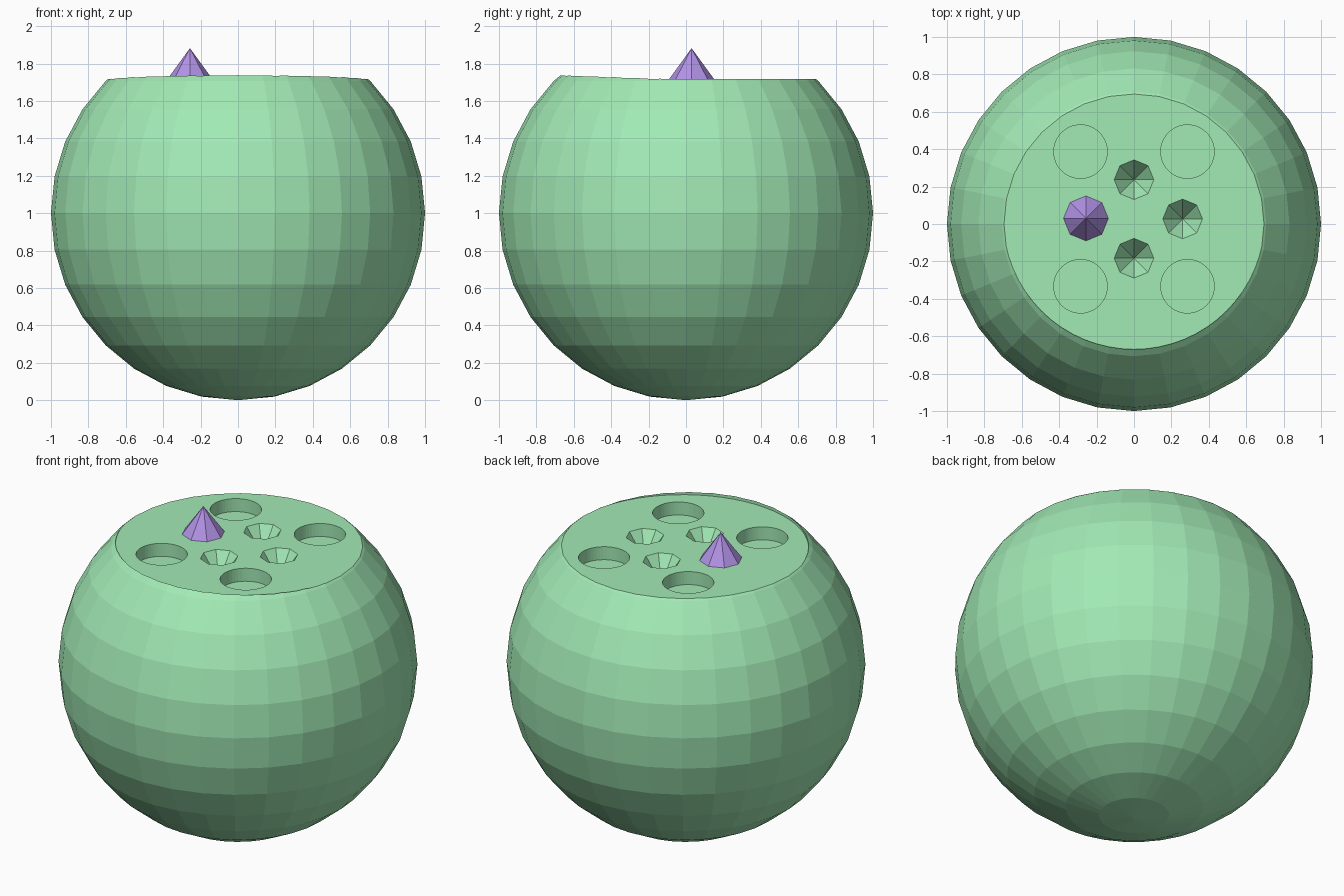
import bpy
from math import pi

if "Cube" in bpy.data.objects:
    bpy.data.objects.remove(bpy.data.objects["Cube"])

TOP = 1.717   # height of the flat top
CY = 0.027    # the top layout sits slightly behind centre


def material(name, rgb):
    m = bpy.data.materials.new(name)
    m.diffuse_color = (*rgb, 1)
    m.use_nodes = True
    m.node_tree.nodes["Principled BSDF"].inputs["Base Color"].default_value = m.diffuse_color
    return m


def cone(name, x, y, z0, z1, r0, r1, sides):
    bpy.ops.mesh.primitive_cone_add(vertices=sides, radius1=r0, radius2=r1,
                                    depth=z1 - z0, location=(x, y, (z0 + z1) / 2))
    ob = bpy.context.object
    ob.name = name
    return ob


def cut(target, cutter):
    mod = target.modifiers.new("cut", 'BOOLEAN')
    mod.operation = 'DIFFERENCE'
    mod.solver = 'EXACT'
    mod.object = cutter
    bpy.context.view_layer.objects.active = target
    bpy.ops.object.modifier_apply(modifier=mod.name)
    bpy.data.objects.remove(cutter, do_unlink=True)


green = material("green", (0.36, 0.82, 0.46))
purple = material("purple", (0.45, 0.29, 0.80))

# Faceted round body
bpy.ops.mesh.primitive_uv_sphere_add(segments=32, ring_count=16, radius=1,
                                     location=(0, 0, 1))
body = bpy.context.object
body.name = "body"
body.data.materials.append(green)

# Flat recessed top, leaving a thin lip at the front
cut(body, cone("top_cutter", 0, CY + 0.003, TOP, 2.3, 0.7, 0.7, 64))

# Four round flat-bottomed pockets
for sx in (-1, 1):
    for sy in (-1, 1):
        cut(body, cone("pocket_cutter", sx * 0.286, CY + sy * 0.36,
                       TOP - 0.08, TOP + 0.1, 0.143, 0.143, 48))

# Three eight-sided pits tapering to a point (extended above the surface)
r, depth, extra = 0.106, 0.148, 0.05
for x, y in ((0.26, 0), (0, 0.21), (0, -0.21)):
    cut(body, cone("pit_cutter", x, CY + y, TOP - depth, TOP + extra,
                   0, r * (depth + extra) / depth, 8))

# Eight-sided spike
spike = cone("spike", -0.257, CY + 0.003, TOP, 1.882, 0.12, 0, 8)
spike.data.materials.append(purple)
